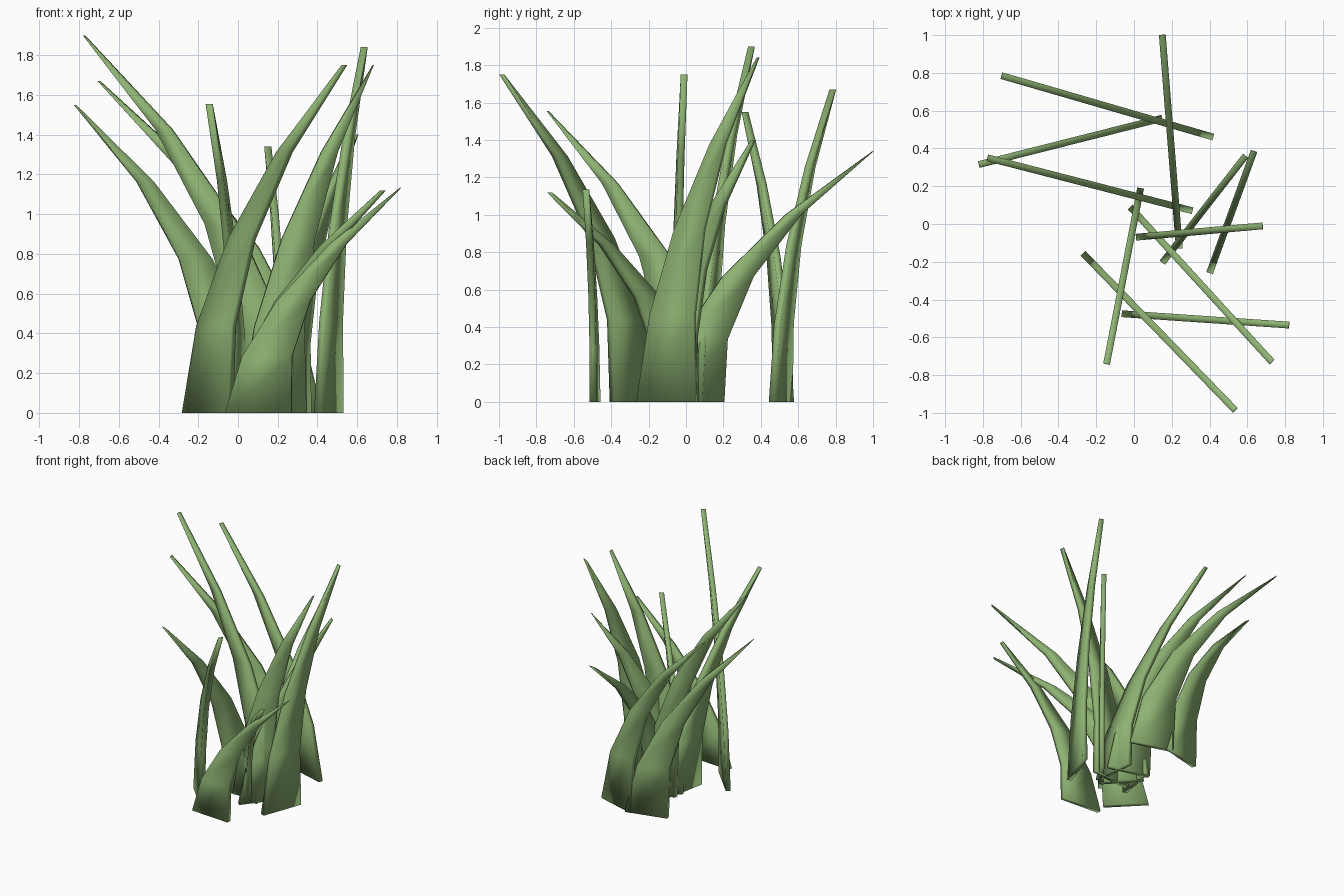
import bpy
from mathutils import Vector

if "Cube" in bpy.data.objects:
    bpy.data.objects.remove(bpy.data.objects["Cube"])

THICK = 0.036      # constant blade thickness
BASE_W = 0.335     # blade width at the ground
LEVELS = 4         # segments along each blade

green = bpy.data.materials.new("grass_green")
green.diffuse_color = (0.27, 0.45, 0.17, 1)
green.use_nodes = True
green.node_tree.nodes["Principled BSDF"].inputs["Base Color"].default_value = green.diffuse_color

# Each blade: base heel (x, y), tip (x, y), tip height
BLADES = [
    (0.24, -0.13, 0.15, 1.0, 1.34),
    (0.42, 0.46, -0.70, 0.785, 1.67),
    (0.15, 0.56, -0.82, 0.315, 1.55),
    (0.31, 0.07, -0.775, 0.35, 1.90),
    (0.035, 0.19, -0.145, -0.74, 1.555),
    (-0.02, 0.09, 0.73, -0.73, 1.12),
    (-0.27, -0.155, 0.535, -0.985, 1.75),
    (-0.065, -0.475, 0.82, -0.535, 1.135),
    (0.01, -0.07, 0.68, -0.01, 1.75),
    (0.15, -0.205, 0.59, 0.36, 1.40),
    (0.40, -0.26, 0.635, 0.385, 1.84),
]


def blade(name, x0, y0, x1, y1, height):
    """Flat tapering slab that bends parabolically in its own vertical plane."""
    heel = Vector((x0, y0, 0))
    run = Vector((x1, y1, 0)) - heel
    along = run.normalized()
    side = Vector((-along.y, along.x, 0)) * THICK / 2
    lean = run.length - BASE_W / 2
    verts, faces = [], []
    for i in range(LEVELS + 1):
        s = i / LEVELS
        centre = BASE_W / 2 + lean * s * s
        half = max(BASE_W * (1 - s) / 2, 0.002)
        back = heel + along * (centre - half) + Vector((0, 0, height * s))
        front = heel + along * (centre + half) + Vector((0, 0, height * s))
        verts += [back - side, front - side, front + side, back + side]
    for i in range(LEVELS):
        a, b = 4 * i, 4 * i + 4
        for k in range(4):
            n = (k + 1) % 4
            faces.append((a + k, a + n, b + n, b + k))
    top = 4 * LEVELS
    faces += [(3, 2, 1, 0), (top, top + 1, top + 2, top + 3)]
    mesh = bpy.data.meshes.new(name)
    mesh.from_pydata(verts, [], faces)
    mesh.shade_smooth()
    mesh.materials.append(green)
    bpy.context.collection.objects.link(bpy.data.objects.new(name, mesh))


for i, data in enumerate(BLADES, 1):
    blade(f"grass_blade_{i:02d}", *data)
